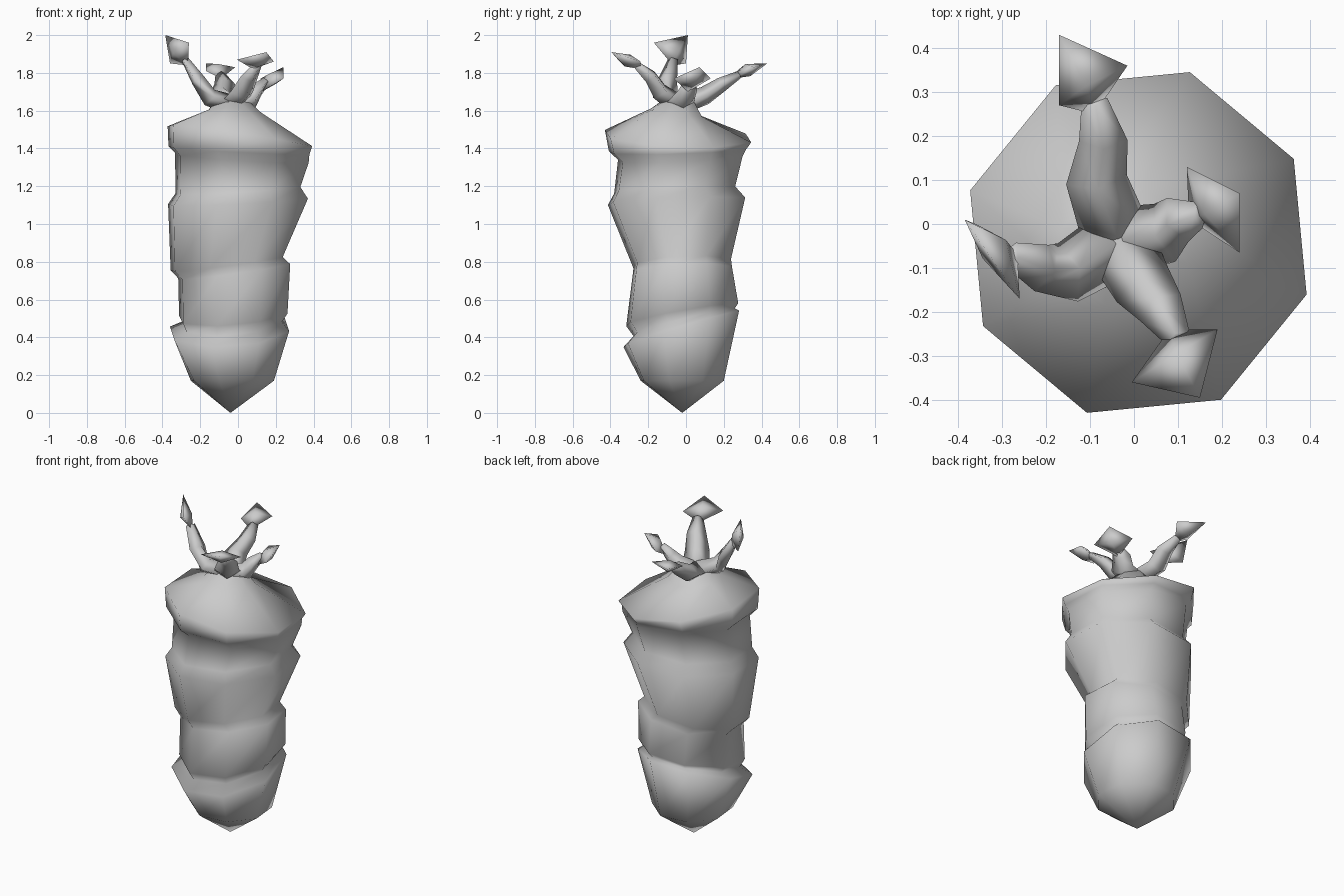
import bpy, bmesh, math
from mathutils import Vector

old = bpy.data.objects.get("Cube")
if old:
    bpy.data.objects.remove(old, do_unlink=True)

grey = bpy.data.materials.new("plain grey")
grey.use_nodes = True
COLOUR = (0.6, 0.6, 0.6, 1)
grey.diffuse_color = COLOUR
grey.node_tree.nodes["Principled BSDF"].inputs["Base Color"].default_value = COLOUR


def finish(bm, name):
    bmesh.ops.recalc_face_normals(bm, faces=bm.faces)
    mesh = bpy.data.meshes.new(name)
    bm.to_mesh(mesh)
    bm.free()
    mesh.materials.append(grey)
    mesh.shade_smooth()
    ob = bpy.data.objects.new(name, mesh)
    bpy.context.collection.objects.link(ob)


def loft(bm, rings, start, end):
    """Skin closed rings and close both ends to a point."""
    loops = [[bm.verts.new(p) for p in ring] for ring in rings]
    n = len(loops[0])
    for a, b in zip(loops, loops[1:]):
        for i in range(n):
            j = (i + 1) % n
            bm.faces.new((a[i], a[j], b[j], b[i]))
    for loop, tip in ((loops[0], start), (loops[-1], end)):
        v = bm.verts.new(tip)
        for i in range(n):
            bm.faces.new((loop[i], loop[(i + 1) % n], v))


def octagon(z, cx, cy, rx, ry, tilt_x, tilt_y):
    ring = []
    for k in range(8):
        a = math.radians(28 + 45 * k)
        x, y = rx * math.cos(a), ry * math.sin(a)
        ring.append((cx + x, cy + y, z + tilt_x * x + tilt_y * y))
    return ring


# Root: stacked, tilted bulges with narrow creases between them
ROOT = [
    (.17, -.03, -.02, .23, .23, 0, 0),
    (.445, -.045, -.025, .33, .32, .05, .3),
    (.48, -.03, -.01, .275, .28, .08, .25),
    (.52, -.025, -.02, .30, .31, .08, .18),
    (.75, -.02, -.02, .31, .275, .14, .05),
    (.79, -.06, -.02, .31, .27, .13, .05),
    (1.12, 0, -.05, .387, .38, .05, .04),
    (1.18, 0, -.06, .345, .335, .06, .04),
    (1.35, .02, -.03, .37, .345, -.06, .05),
    (1.39, .005, -.045, .39, .38, -.05, .03),
    (1.465, .01, -.042, .40, .405, -.15, -.04),
    (1.59, -.02, -.05, .15, .14, -.05, -.15),
    (1.65, -.035, -.045, .095, .09, 0, 0),
]
bm = bmesh.new()
loft(bm, [octagon(*r) for r in ROOT], (-.04, -.02, 0), (-.035, -.04, 1.66))
finish(bm, "root")


# Leaves: four-sided stalk ending in a pillow-shaped diamond blade
def stalk(bm, path, widths):
    pts = [Vector(p) for p in path]
    rings = []
    for i, (p, w) in enumerate(zip(pts, widths)):
        d = (pts[min(i + 1, len(pts) - 1)] - pts[max(i - 1, 0)]).normalized()
        side = d.cross(Vector((0, 0, 1))).normalized()
        up = side.cross(d)
        rings.append([p + side * w, p + up * w * .7, p - side * w, p - up * w * .7])
    loft(bm, rings, pts[0], pts[-1])


def blade(bm, corners):
    c = [Vector(p) for p in corners]
    mid = sum(c, Vector()) / 4
    normal = (c[2] - c[0]).cross(c[3] - c[1]).normalized() * .035
    loft(bm, [c], mid + normal, mid - normal)


CROWN = (-.035, -.04, 1.63)
LEAVES = {
    "back_leaf": (
        [(-.085, .1, 1.68), (-.07, .19, 1.74), (-.09, .28, 1.79)],
        [(-.17, .43, 1.85), (-.015, .36, 1.83), (-.09, .25, 1.77), (-.17, .27, 1.81)]),
    "right_leaf": (
        [(-.15, -.11, 1.67), (-.21, -.1, 1.76), (-.28, -.07, 1.87)],
        [(-.385, .01, 2.0), (-.26, -.17, 1.96), (-.265, -.07, 1.84), (-.36, 0, 1.85)]),
    "front_leaf": (
        [(.02, -.14, 1.7), (.06, -.19, 1.78), (.1, -.26, 1.84)],
        [(-.005, -.36, 1.87), (.15, -.395, 1.91), (.19, -.24, 1.86), (.08, -.24, 1.82)]),
    "left_leaf": (
        [(.07, -.02, 1.66), (.1, .01, 1.71), (.15, .02, 1.76)],
        [(.12, .13, 1.77), (.24, .07, 1.83), (.24, -.065, 1.77), (.125, .01, 1.7)]),
}
for name, (path, corners) in LEAVES.items():
    bm = bmesh.new()
    stalk(bm, [CROWN] + path, (.08, .07, .055, .03))
    blade(bm, corners)
    finish(bm, name)
